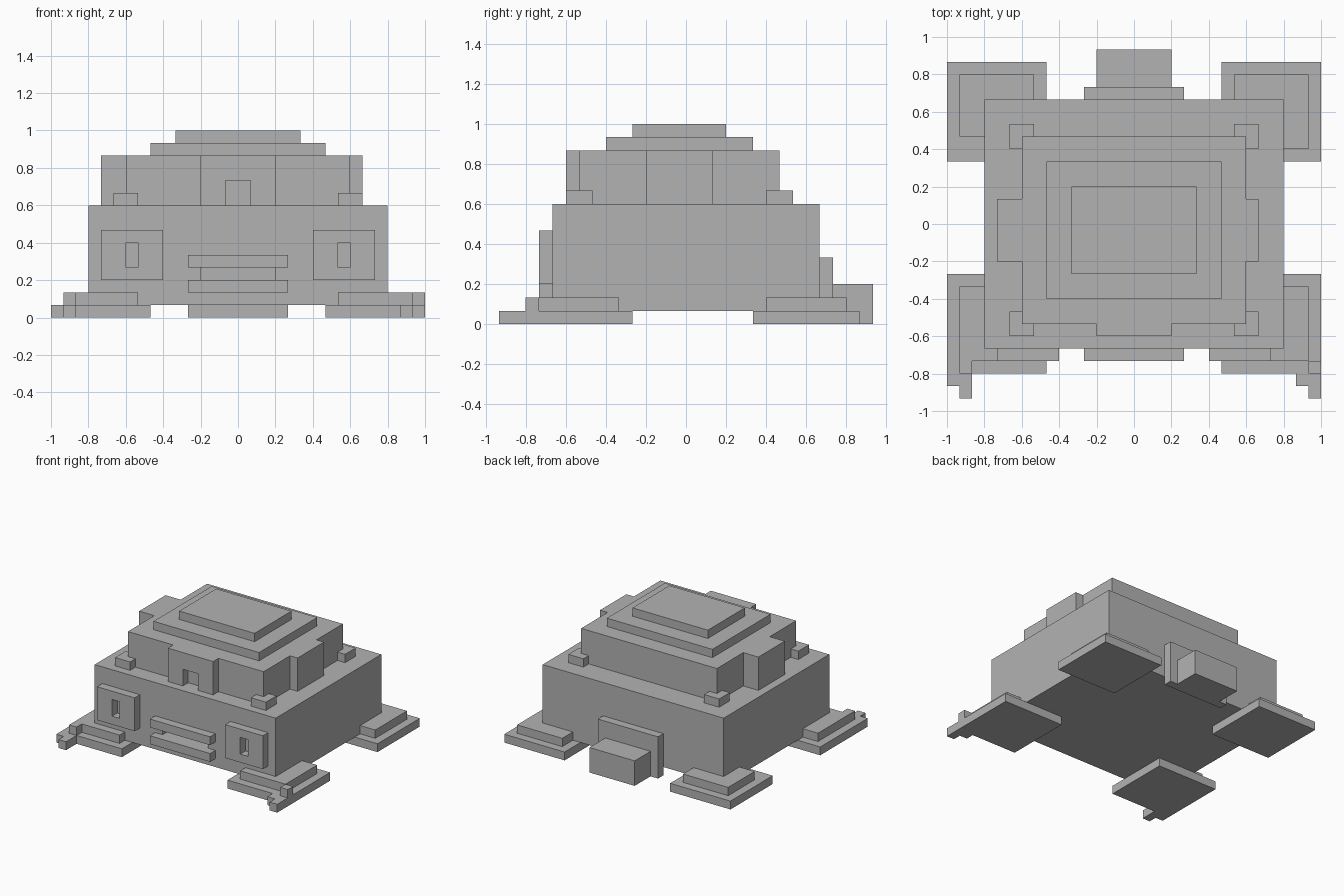
import bpy
import bmesh
from mathutils import Vector

U = 1 / 15  # one block of the building grid

cube = bpy.data.objects.get("Cube")
if cube:
    bpy.data.objects.remove(cube, do_unlink=True)

stone = bpy.data.materials.new("grey_stone")
stone.use_nodes = True
stone.diffuse_color = (0.45, 0.45, 0.45, 1)
stone.node_tree.nodes["Principled BSDF"].inputs["Base Color"].default_value = (0.45, 0.45, 0.45, 1)


def box(name, x, y, z):
    """Flat-faced box from (low, high) pairs in block units."""
    low = Vector((x[0], y[0], z[0])) * U
    high = Vector((x[1], y[1], z[1])) * U
    bm = bmesh.new()
    bmesh.ops.create_cube(bm, size=1)
    for v in bm.verts:
        v.co = (low + high) / 2 + v.co * (high - low)
    mesh = bpy.data.meshes.new(name)
    bm.to_mesh(mesh)
    bm.free()
    mesh.materials.append(stone)
    obj = bpy.data.objects.new(name, mesh)
    bpy.context.collection.objects.link(obj)
    return obj


def cut(target, x, y, z):
    """Carve a box-shaped opening out of a part."""
    cutter = box(target.name + "_cutter", x, y, z)
    cutter.hide_render = True
    cutter.hide_viewport = True
    cutter.display_type = 'WIRE'
    mod = target.modifiers.new("opening", 'BOOLEAN')
    mod.operation = 'DIFFERENCE'
    mod.solver = 'EXACT'
    mod.object = cutter


# Main body with a slot between the two front ledges
body = box("body", (-12, 12), (-10, 10), (1, 9))
cut(body, (-3, 3), (-12, -9), (3, 4))
for name, z in (("lower_ledge", 2), ("upper_ledge", 4)):
    box(name, (-4, 4), (-11, -10), (z, z + 1))

# Stepped upper tiers
box("upper_storey", (-9, 9), (-8, 7), (9, 13))
box("roof_step", (-7, 7), (-6, 5), (13, 14))
box("roof_cap", (-5, 5), (-4, 3), (14, 15))

# Bays around the upper storey, the front one with a doorway
bay = box("front_bay", (-3, 3), (-9, -8), (9, 13))
cut(bay, (-1, 1), (-10, -7), (8, 11))
box("right_bay", (-11, -9), (-3, 2), (9, 13))
box("left_bay", (9, 10), (-3, 2), (9, 13))

# Window frames and corner blocks on both sides
for side, s in (("right", -1), ("left", 1)):
    def span(a, b):
        return tuple(sorted((s * a, s * b)))

    frame = box(side + "_window_frame", span(6, 11), (-11, -10), (3, 7))
    cut(frame, span(8, 9), (-12, -9), (4, 6))
    for end, y in (("front", -9), ("back", 6)):
        box(f"{side}_{end}_corner_block", span(8, 10), (y, y + 2), (9, 10))

    # Stepped feet
    box(side + "_front_foot", span(7, 15), (-12, -4), (0, 1))
    box(side + "_front_foot_step", span(8, 14), (-11, -5), (1, 2))
    box(side + "_back_foot", span(7, 15), (5, 13), (0, 1))
    box(side + "_back_foot_step", span(8, 14), (6 if s > 0 else 7, 12), (1, 2))

# Claws of the front feet, the same shape shifted across
for side, x, tip in (("right", -15, -14), ("left", 13, 14)):
    box(side + "_claw", (x, x + 2), (-13, -12), (0, 1))
    box(side + "_claw_tip", (tip, tip + 1), (-14, -13), (0, 1))
    box(side + "_claw_knuckle", (tip, tip + 1), (-12, -11), (1, 2))

# Back plate and tail block
box("back_plate", (-4, 4), (10, 11), (0, 5))
box("tail_block", (-3, 3), (11, 14), (0, 3))
